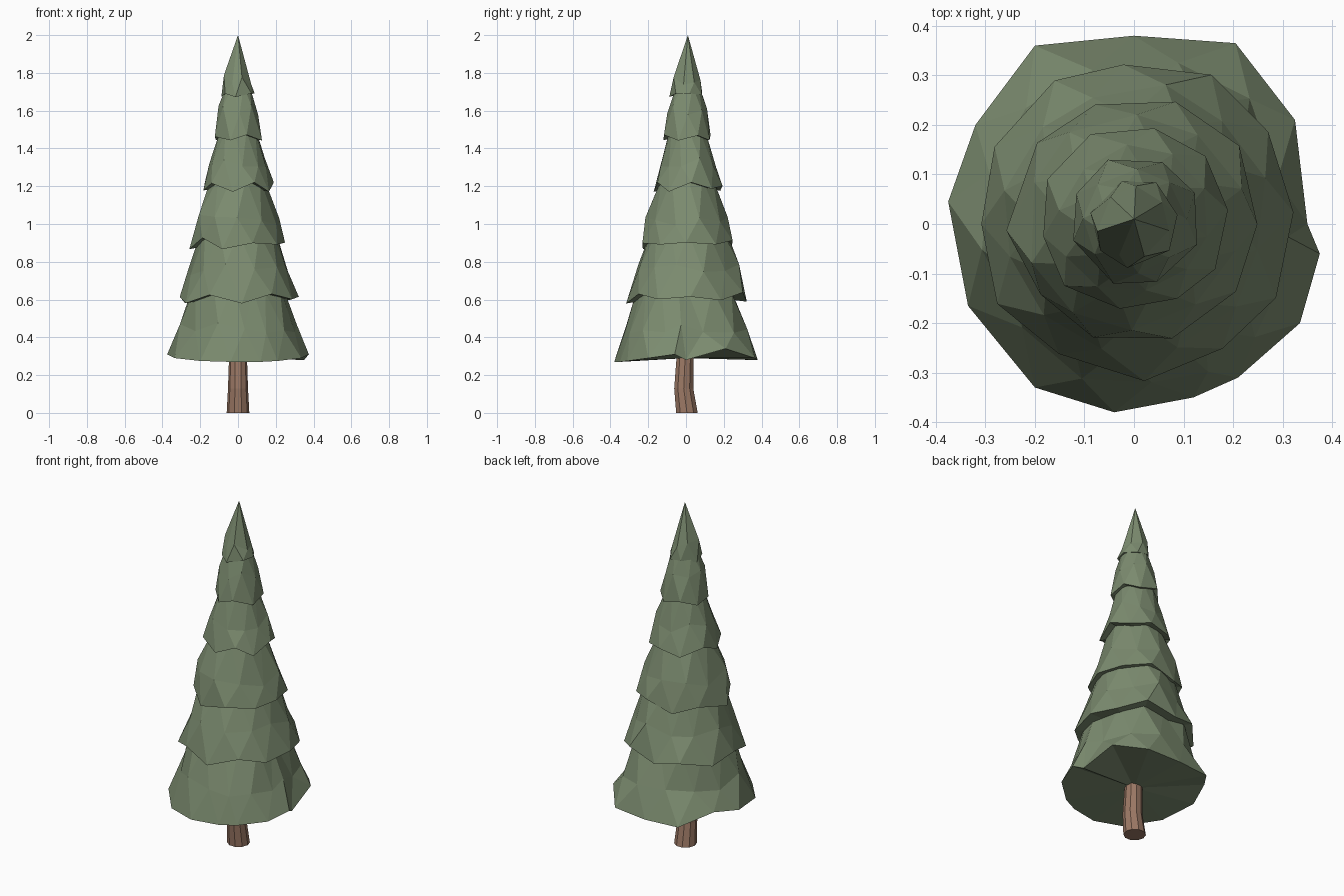
import bpy, bmesh, math, random

if "Cube" in bpy.data.objects:
    bpy.data.objects.remove(bpy.data.objects["Cube"])

random.seed(7)


def material(name, color):
    m = bpy.data.materials.new(name)
    m.diffuse_color = (*color, 1)
    m.use_nodes = True
    m.node_tree.nodes["Principled BSDF"].inputs["Base Color"].default_value = m.diffuse_color
    return m


GREEN = material("needles", (0.20, 0.26, 0.16))
BROWN = material("bark", (0.33, 0.19, 0.13))


def make_object(name, bm, mat):
    bmesh.ops.recalc_face_normals(bm, faces=bm.faces)
    mesh = bpy.data.meshes.new(name)
    bm.to_mesh(mesh)
    bm.free()
    mesh.materials.append(mat)
    ob = bpy.data.objects.new(name, mesh)
    bpy.context.collection.objects.link(ob)
    return ob


def polar(bm, angle, r, z, cy=0.0):
    return bm.verts.new((r * math.cos(angle), cy + r * math.sin(angle), z))


def bridge(bm, low, high, staggered=False):
    n = len(low)
    for i in range(n):
        j = (i + 1) % n
        if staggered:
            bm.faces.new((low[i], low[j], high[i]))
            bm.faces.new((low[j], high[j], high[i]))
        else:
            bm.faces.new((low[i], low[j], high[j], high[i]))


def fan(bm, ring, tip):
    for i in range(len(ring)):
        bm.faces.new((ring[i], ring[(i + 1) % len(ring)], tip))


def tier(name, n, rim_r, rim_z, mid_r, mid_z, top_r, top_z, cy, jag, pointed=False):
    """Ragged skirt of branches: zigzag rim, staggered facets, closed underside."""
    bm = bmesh.new()
    step = 2 * math.pi / n
    start = random.uniform(0, step)
    angles = [start + step * (i + random.uniform(-0.12, 0.12)) for i in range(n)]
    wob = lambda s: random.uniform(1 - s, 1 + s)
    rim = [polar(bm, a, rim_r * wob(0.04),
                 rim_z + jag * (0.6 * (-1) ** i + random.uniform(-0.5, 0.5)), cy)
           for i, a in enumerate(angles)]
    mid = [polar(bm, a + step / 2, mid_r * wob(0.05),
                 mid_z + random.uniform(-1, 1) * 0.03, cy) for a in angles]
    bridge(bm, rim, mid, True)
    if pointed:
        fan(bm, mid, bm.verts.new((0, 0.01, top_z)))
    else:
        top = [polar(bm, a + step, top_r * wob(0.03), top_z, cy) for a in angles]
        bridge(bm, mid, top, True)
        fan(bm, top, bm.verts.new((0, cy, top_z + 0.02)))
    fan(bm, rim, bm.verts.new((0, cy, rim_z + 0.02)))
    return make_object(name, bm, GREEN)


# Lowest skirt follows the broad irregular outline seen from above
outline = [(0.35, 0.0), (0.325, 0.21), (0.205, 0.365), (0, 0.38), (-0.2, 0.36),
           (-0.32, 0.2), (-0.375, 0.045), (-0.335, -0.165), (-0.2, -0.33),
           (-0.04, -0.38), (0.12, -0.35), (0.21, -0.31), (0.335, -0.2), (0.375, -0.06)]
rim_heights = [0.28, 0.34, 0.29, 0.28, 0.28, 0.34, 0.31, 0.29, 0.275,
               0.27, 0.27, 0.275, 0.29, 0.31]
bm = bmesh.new()
rim = [bm.verts.new((x, y, z)) for (x, y), z in zip(outline, rim_heights)]
rings = [rim]
for scale, z in ((0.87, 0.45), (0.66, 0.66)):
    ring = []
    for i, v in enumerate(rings[0]):
        w = rings[0][(i + 1) % len(rim)] if z < 0.5 else v
        s = scale * random.uniform(0.96, 1.04)
        ring.append(bm.verts.new(((v.co.x + w.co.x) / 2 * s, (v.co.y + w.co.y) / 2 * s,
                                  z + random.uniform(-0.03, 0.03))))
    rings.append(ring)
bridge(bm, rings[0], rings[1], True)
bridge(bm, rings[1], rings[2][1:] + rings[2][:1], True)
fan(bm, rim, bm.verts.new((0, 0, 0.29)))
fan(bm, rings[2], bm.verts.new((0, 0, 0.68)))
make_object("branch_tier_1", bm, GREEN)

# Upper skirts, bottom to top
tier("branch_tier_2", 12, 0.318, 0.61, 0.268, 0.76, 0.205, 0.95, 0.010, 0.030)
tier("branch_tier_3", 10, 0.252, 0.895, 0.218, 1.02, 0.140, 1.24, 0.010, 0.030)
tier("branch_tier_4", 10, 0.188, 1.195, 0.150, 1.32, 0.098, 1.49, 0.010, 0.025)
tier("branch_tier_5", 8, 0.132, 1.455, 0.103, 1.60, 0.066, 1.73, 0.008, 0.020)
tier("tree_top", 7, 0.090, 1.685, 0.074, 1.76, 0, 2.0, 0.002, 0.012, True)

# Slightly bent trunk
bm = bmesh.new()
trunk = []
for cy, r, z in ((0.005, 0.06, 0), (-0.012, 0.053, 0.13), (-0.004, 0.047, 0.31)):
    trunk.append([polar(bm, math.tau * i / 10, r, z, cy) for i in range(10)])
bridge(bm, trunk[0], trunk[1])
bridge(bm, trunk[1], trunk[2])
bm.faces.new(trunk[0])
bm.faces.new(trunk[2])
make_object("trunk", bm, BROWN)
